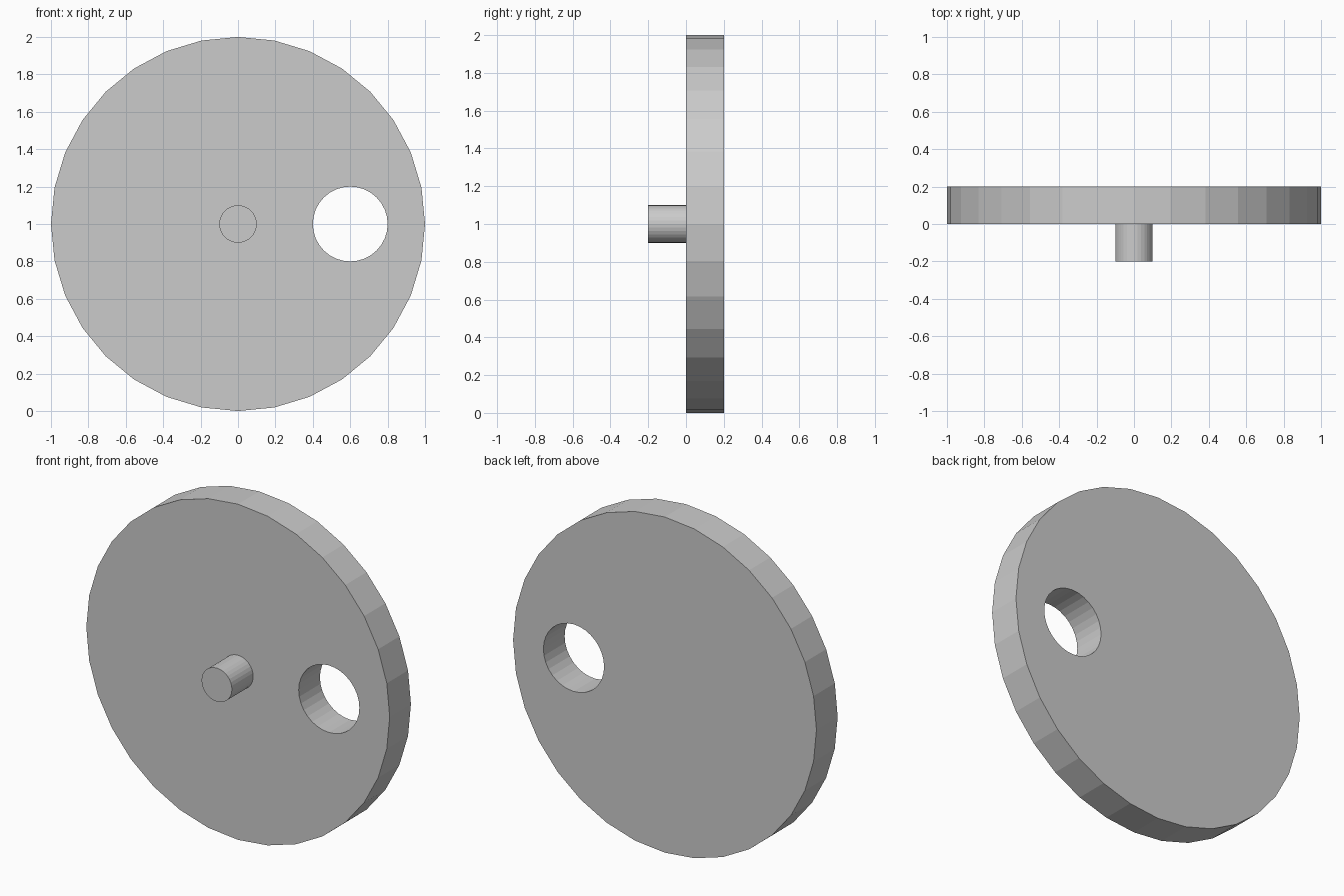
import bpy
from math import pi

if "Cube" in bpy.data.objects:
    bpy.data.objects.remove(bpy.data.objects["Cube"])


def cylinder(name, radius, x, y0, y1):
    """32-sided cylinder lying along y, centred at height 1."""
    bpy.ops.mesh.primitive_cylinder_add(
        vertices=32, radius=radius, depth=y1 - y0,
        location=(x, (y0 + y1) / 2, 1), rotation=(pi / 2, 0, 0))
    obj = bpy.context.object
    obj.name = name
    return obj


def combine(target, tool, operation):
    """Apply a boolean and delete the tool object."""
    mod = target.modifiers.new(operation.lower(), 'BOOLEAN')
    mod.operation = operation
    mod.solver = 'EXACT'
    mod.object = tool
    bpy.context.view_layer.objects.active = target
    bpy.ops.object.modifier_apply(modifier=mod.name)
    bpy.data.objects.remove(tool)


# Upright round plate
disc = cylinder("crank_disc", 1.0, 0, 0, 0.2)

# Round hole near the right edge
combine(disc, cylinder("hole_cutter", 0.2, 0.6, -0.1, 0.3), 'DIFFERENCE')

# Short axle pin on the front face, fused to the plate
combine(disc, cylinder("axle_pin", 0.1, 0, -0.2, 0.1), 'UNION')
